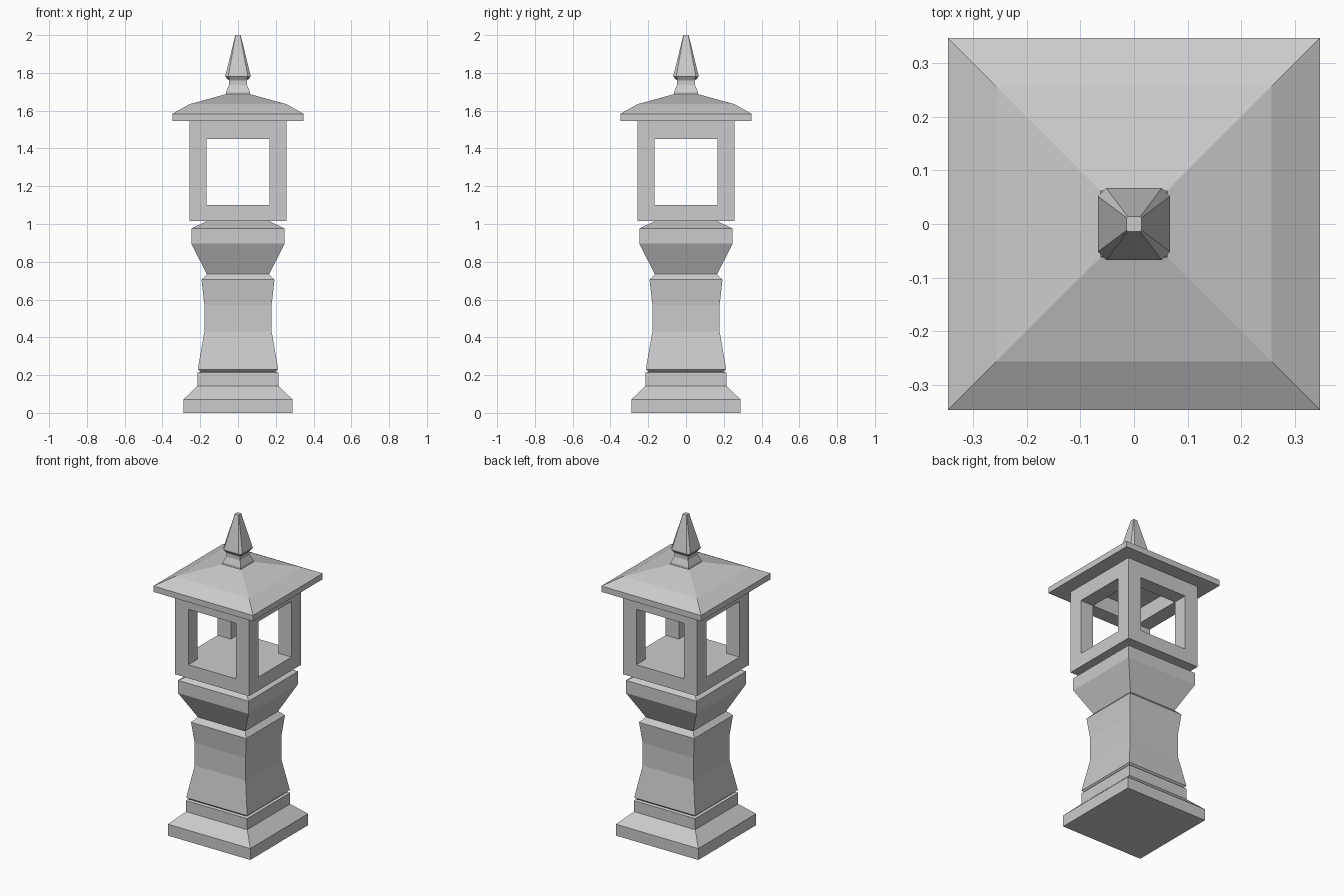
import bpy, bmesh, math
from mathutils import Vector

if "Cube" in bpy.data.objects:
    bpy.data.objects.remove(bpy.data.objects["Cube"])


def finish(name, bm):
    bmesh.ops.remove_doubles(bm, verts=bm.verts, dist=1e-5)
    bmesh.ops.recalc_face_normals(bm, faces=bm.faces)
    mesh = bpy.data.meshes.new(name)
    bm.to_mesh(mesh)
    bm.free()
    obj = bpy.data.objects.new(name, mesh)
    bpy.context.collection.objects.link(obj)
    return obj


def square_ring(h, c):
    """Corners of a square of half-width h, with corners cut by c."""
    pts = []
    for i in range(4):
        a, b = (h, -h + c), (h, h - c)
        cs, sn = round(math.cos(i * math.pi / 2)), round(math.sin(i * math.pi / 2))
        for x, y in ([a, b] if c else [b]):
            pts.append((x * cs - y * sn, x * sn + y * cs))
    return pts


def loft(name, profile, cuts=None):
    """Stack square rings given as (half width, height)."""
    bm = bmesh.new()
    rings = []
    for i, (h, z) in enumerate(profile):
        c = cuts[i] if cuts else 0
        rings.append([bm.verts.new((x, y, z)) for x, y in square_ring(h, c)])
    n = len(rings[0])
    for lo, hi in zip(rings, rings[1:]):
        for i in range(n):
            j = (i + 1) % n
            bm.faces.new((lo[i], lo[j], hi[j], hi[i]))
    bm.faces.new(rings[0][::-1])
    bm.faces.new(rings[-1])
    return finish(name, bm)


# Stepped base, waisted shaft and flared capital
loft("pedestal", [
    (0.288, 0), (0.288, 0.072), (0.214, 0.143), (0.214, 0.213),
    (0.199, 0.218), (0.213, 0.231), (0.178, 0.43), (0.178, 0.572),
    (0.193, 0.705), (0.165, 0.734), (0.247, 0.896), (0.247, 0.976),
    (0.165, 1.015)])

# Lantern box: solid floor, four corner posts, ring of top rails
xs = [-0.258, -0.166, 0.166, 0.258]
zs = [1.015, 1.10, 1.45, 1.546]


def solid(i, j, k):
    if not all(0 <= v <= 2 for v in (i, j, k)):
        return False
    return k == 0 or (k == 1 and i != 1 and j != 1) or (k == 2 and (i, j) != (1, 1))


bm = bmesh.new()
for n in range(27):
    cell = (n % 3, n // 3 % 3, n // 9)
    if not solid(*cell):
        continue
    for axis in range(3):
        for side in (0, 1):
            nb = list(cell)
            nb[axis] += 2 * side - 1
            if solid(*nb):
                continue
            u, v = (axis + 1) % 3, (axis + 2) % 3
            quad = []
            for du, dv in ((0, 0), (1, 0), (1, 1), (0, 1)):
                p = list(cell)
                p[axis] += side
                p[u] += du
                p[v] += dv
                quad.append(bm.verts.new((xs[p[0]], xs[p[1]], zs[p[2]])))
            bm.faces.new(quad if side else quad[::-1])
finish("lantern_box", bm)

# Two-pitch hipped roof with a flat eave edge
loft("roof", [(0.348, 1.546), (0.348, 1.583), (0.257, 1.634), (0.062, 1.688)])

# Finial: square neck and chamfered spire
loft("finial_neck", [(0.063, 1.686), (0.063, 1.70), (0.048, 1.735), (0.048, 1.76), (0.06, 1.78)])
loft("finial_spire",
     [(0.055, 1.765), (0.067, 1.782), (0.065, 1.793), (0.014, 2.0)],
     [0.012, 0.015, 0.015, 0.002])
